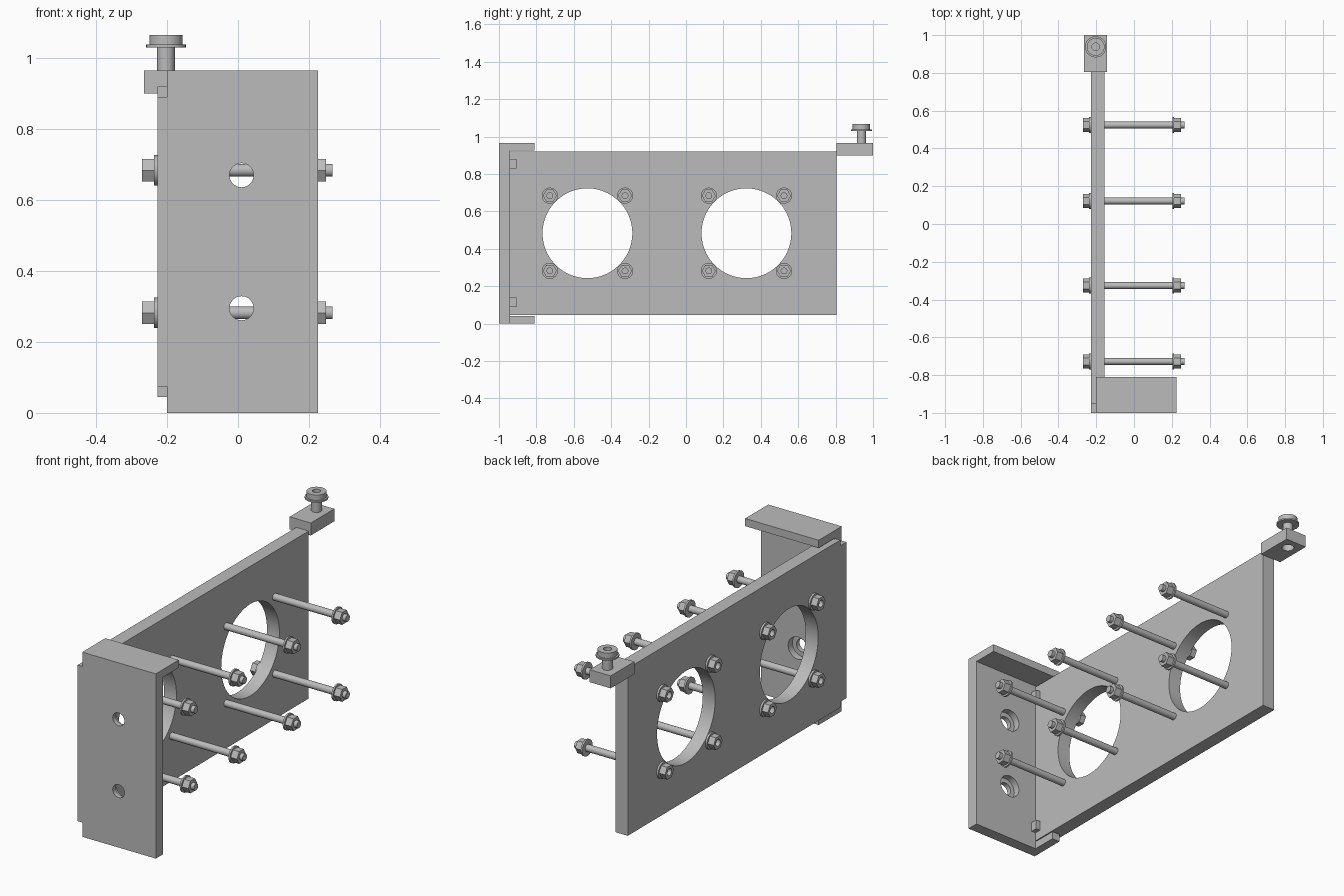
import bpy
from math import pi
from mathutils import Matrix, Vector

cube = bpy.data.objects.get("Cube")
if cube:
    bpy.data.objects.remove(cube)

GREY = bpy.data.materials.new("plain grey")
GREY.use_nodes = True
GREY.diffuse_color = (0.5, 0.5, 0.5, 1)
GREY.node_tree.nodes["Principled BSDF"].inputs["Base Color"].default_value = GREY.diffuse_color


def box(name, x, y, z):
    """Box from its (min, max) extent on each axis."""
    bpy.ops.mesh.primitive_cube_add(size=1)
    ob = bpy.context.object
    ob.name = name
    size = Vector([b - a for a, b in (x, y, z)])
    centre = Vector([(a + b) / 2 for a, b in (x, y, z)])
    ob.data.transform(Matrix.Translation(centre) @ Matrix.Diagonal(size).to_4x4())
    ob.data.materials.append(GREY)
    return ob


def rod(name, axis, centre, start, end, radius, sides=32):
    """Cylinder along an axis; centre gives the other two coordinates in order."""
    bpy.ops.mesh.primitive_cylinder_add(vertices=sides, radius=radius, depth=end - start)
    ob = bpy.context.object
    ob.name = name
    mid = list(centre)
    mid.insert("xyz".index(axis), (start + end) / 2)
    turn = {"x": Matrix.Rotation(pi / 2, 4, "Y"),
            "y": Matrix.Rotation(pi / 2, 4, "X"),
            "z": Matrix.Identity(4)}[axis]
    # Hexagons get their points along y when lying on the x axis
    spin = Matrix.Rotation(pi / 2 if sides == 6 else 0, 4, "Z")
    if sides == 6 and axis == "x":
        spin = Matrix.Identity(4)
    ob.data.transform(Matrix.Translation(mid) @ turn @ spin)
    ob.data.materials.append(GREY)
    if sides > 6:
        bpy.ops.object.shade_smooth_by_angle(angle=pi / 6)
    return ob


def cut(target, cutters):
    """Subtract the cutters and remove them."""
    for cutter in cutters:
        mod = target.modifiers.new("cut", "BOOLEAN")
        mod.operation = "DIFFERENCE"
        mod.solver = "EXACT"
        mod.object = cutter
        bpy.context.view_layer.objects.active = target
        bpy.ops.object.modifier_apply(modifier=mod.name)
        bpy.data.objects.remove(cutter)
    bpy.ops.object.select_all(action="DESELECT")
    target.select_set(True)
    bpy.ops.object.shade_smooth_by_angle(angle=pi / 6)


LEFT, INNER = -0.227, -0.155      # faces of the side plate
MID_Z, SPREAD = 0.483, 0.201      # bolt pattern around each large opening
OPENINGS = (-0.527, 0.323)

# Side plate with two large round openings
plate = box("side_plate", (LEFT, INNER), (-0.95, 0.805), (0.045, 0.92))
cut(plate, [rod("opening_cutter", "x", (y, MID_Z), -0.4, 0, 0.24, 96) for y in OPENINGS])
box("side_plate_tongue", (LEFT, -0.2), (-1, -0.94), (0.075, 0.89))

# Front plate with two counterbored holes
front = box("front_plate", (-0.2, 0.225), (-1, -0.94), (0, 0.965))
holes = []
for z in (0.67, 0.295):
    holes.append(rod("hole_cutter", "y", (0.01, z), -1.1, -0.9, 0.034))
    holes.append(rod("counterbore_cutter", "y", (0.01, z), -0.975, -0.9, 0.058))
cut(front, holes)

# Lips on the front plate and small corner tabs
box("top_flange", (-0.2, 0.225), (-0.94, -0.81), (0.925, 0.965))
box("bottom_lip", (-0.2, INNER), (-0.94, -0.81), (0, 0.04))
for z in (0.09, 0.83):
    box("corner_tab", (INNER, -0.13), (-0.94, -0.905), (z, z + 0.05))

# Long bolts with flanged hexagonal heads and nuts
for opening in OPENINGS:
    for dy in (-SPREAD, SPREAD):
        for dz in (-SPREAD, SPREAD):
            at = (opening + dy, MID_Z + dz)
            rod("bolt_shank", "x", at, -0.24, 0.267, 0.018, 24)
            rod("head_flange", "x", at, -0.237, LEFT, 0.043)
            head = rod("bolt_head", "x", at, -0.271, -0.235, 0.037, 6)
            cut(head, [rod("socket_cutter", "x", at, -0.3, -0.25, 0.018, 24)])
            rod("nut_flange", "x", at, 0.203, 0.212, 0.043)
            rod("nut", "x", at, 0.21, 0.248, 0.037, 6)

# Corner block carrying an upright thumb screw
KNOB = (-0.203, 0.938)
block = box("knob_block", (-0.265, -0.143), (0.805, 1), (0.9, 0.965))
cut(block, [rod("block_hole_cutter", "z", KNOB, 0.85, 0.94, 0.03)])
rod("knob_stem", "z", KNOB, 0.935, 1.035, 0.025)
rod("knob_flange", "z", KNOB, 1.03, 1.038, 0.056)
cap = rod("knob_cap", "z", KNOB, 1.037, 1.066, 0.047)
cut(cap, [rod("cap_socket_cutter", "z", KNOB, 1.045, 1.1, 0.02)])
